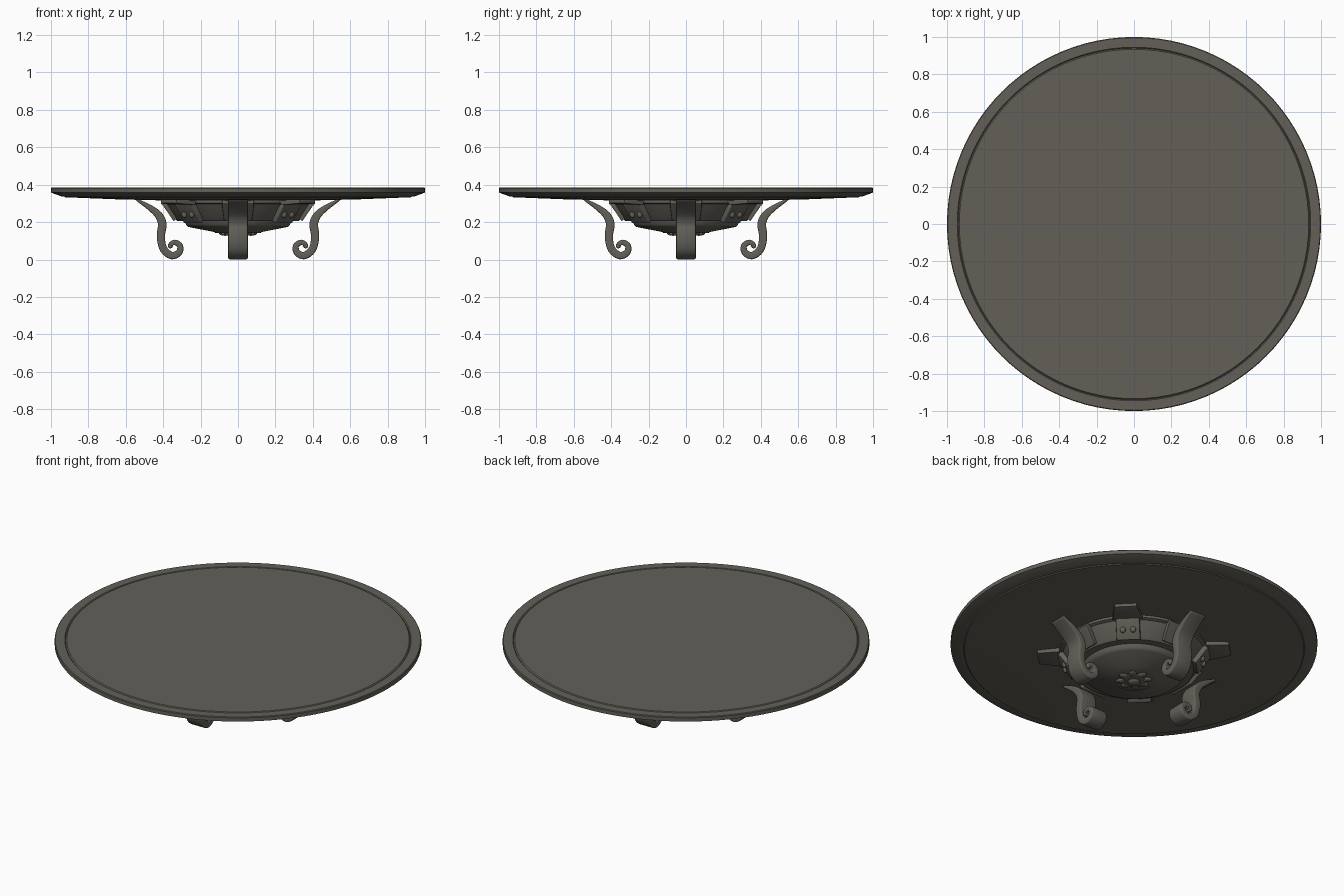
import bpy, bmesh, math
from mathutils import Vector, Matrix

if "Cube" in bpy.data.objects:
    bpy.data.objects.remove(bpy.data.objects["Cube"])

mat = bpy.data.materials.new("dark grey brown")
mat.diffuse_color = (0.125, 0.118, 0.098, 1)
mat.use_nodes = True
mat.node_tree.nodes["Principled BSDF"].inputs["Base Color"].default_value = mat.diffuse_color


def finish(name, bm, angle=0, bevel=0):
    """Turn a bmesh into an object, rotated about z, with sharp edges kept."""
    bmesh.ops.rotate(bm, verts=bm.verts, cent=(0, 0, 0), matrix=Matrix.Rotation(angle, 3, 'Z'))
    bmesh.ops.recalc_face_normals(bm, faces=bm.faces)
    if bevel:
        edges = [e for e in bm.edges if e.calc_face_angle(0) > math.radians(50)]
        bmesh.ops.bevel(bm, geom=edges, offset=bevel, segments=3, profile=0.5, affect='EDGES')
    for f in bm.faces:
        f.smooth = True
    for e in bm.edges:
        e.smooth = e.calc_face_angle(0) < math.radians(32)
    me = bpy.data.meshes.new(name)
    bm.to_mesh(me)
    bm.free()
    me.materials.append(mat)
    ob = bpy.data.objects.new(name, me)
    bpy.context.collection.objects.link(ob)
    return ob


def lathe(name, profile, steps=80):
    """Spin an (r, z) profile around z."""
    bm = bmesh.new()
    vs = [bm.verts.new((r, 0, z)) for r, z in profile]
    es = [bm.edges.new(p) for p in zip(vs, vs[1:])]
    bmesh.ops.spin(bm, geom=vs + es, cent=(0, 0, 0), axis=(0, 0, 1), angle=math.tau,
                   steps=steps, use_duplicate=False)
    bmesh.ops.remove_doubles(bm, verts=bm.verts, dist=1e-5)
    return finish(name, bm)


def strip(name, path, angle, bevel):
    """Bar swept along (r, z, thickness, width) stations in the radial plane."""
    bm = bmesh.new()
    rings = []
    for i, (r, z, t, w) in enumerate(path):
        a, b = path[max(i - 1, 0)], path[min(i + 1, len(path) - 1)]
        d = Vector((b[0] - a[0], b[1] - a[1])).normalized()
        n = Vector((-d.y, d.x)) * t / 2
        rings.append([bm.verts.new((r + s * n.x, q * w / 2, z + s * n.y))
                      for s, q in ((1, -1), (1, 1), (-1, 1), (-1, -1))])
    for a, b in zip(rings, rings[1:]):
        for k in range(4):
            bm.faces.new((a[k], a[(k + 1) % 4], b[(k + 1) % 4], b[k]))
    bm.faces.new(rings[0])
    bm.faces.new(rings[-1])
    return finish(name, bm, angle, bevel)


def smooth_path(pts, n=5):
    """Catmull-Rom curve through the stations."""
    p = [Vector(q) for q in pts]
    p = [2 * p[0] - p[1]] + p + [2 * p[-1] - p[-2]]
    out = []
    for i in range(1, len(p) - 2):
        a, b, c, d = p[i - 1:i + 3]
        for k in range(n):
            t = k / n
            out.append(0.5 * (2 * b + (c - a) * t + (2 * a - 5 * b + 4 * c - d) * t * t
                              + (3 * b - a - 3 * c + d) * t ** 3))
    return out + [p[-2]]


def ball(name, centre, scale, angle):
    bm = bmesh.new()
    bmesh.ops.create_uvsphere(bm, u_segments=16, v_segments=10, radius=1)
    bmesh.ops.scale(bm, vec=scale, verts=bm.verts)
    bmesh.ops.translate(bm, vec=centre, verts=bm.verts)
    return finish(name, bm, angle)


# round top with raised centre panel, chamfered rim and gently dished underside
lathe("table_top", [(0, .385), (.934, .385), (.94, .379), (.945, .384), (.996, .384), (1, .38),
                    (1, .358), (.945, .338), (.93, .338), (.925, .333), (.65, .322),
                    (.4, .316), (0, .316)], 96)

# apron ring and stepped boss below it
lathe("apron", [(0, .32), (.405, .32), (.405, .302), (.388, .296), (.335, .216), (.325, .207),
                (.285, .205), (.278, .186), (.265, .174), (.13, .148), (.12, .142), (0, .142)])

# scrolled legs: radius, height, thickness, width
W = .105
leg = smooth_path([(.545, .322, .012, W), (.475, .280, .030, W), (.425, .238, .042, W),
                   (.405, .19, .046, W), (.411, .14, .044, W), (.409, .09, .042, W),
                   (.392, .047, .041, W), (.352, .021, .040, W), (.315, .038, .036, W),
                   (.310, .073, .032, W), (.338, .092, .028, W), (.362, .078, .024, W),
                   (.358, .060, .020, W)])

for k in range(4):
    a = k * math.pi / 2
    strip(f"leg_{k}", leg, a, .008)
    # backing pad on the apron behind each leg
    strip(f"leg_pad_{k}", [(.405, .308, .025, .17), (.385, .288, .025, .17),
                           (.334, .212, .025, .15)], a, .003)
    # bent bracket between the legs, flange under the top and plate on the apron
    b = a + math.pi / 4
    strip(f"bracket_flange_{k}", [(.525, .311, .022, .12), (.40, .303, .026, .165)], b, .003)
    strip(f"bracket_plate_{k}", [(.402, .302, .03, .13), (.332, .202, .03, .13)], b, .004)
    for s in (-1, 1):
        ball(f"rivet_{k}_{s}", (.377, s * .028, .240), (.015, .016, .018), b)

# flower ornament under the boss
for k in range(8):
    ball(f"petal_{k}", (.068, 0, .139), (.033, .021, .012), k * math.tau / 8)
lathe("flower_disc", [(0, .145), (.062, .145), (.062, .132), (.05, .128), (0, .128)], 32)
ball("flower_centre", (0, 0, .128), (.034, .034, .018), 0)
